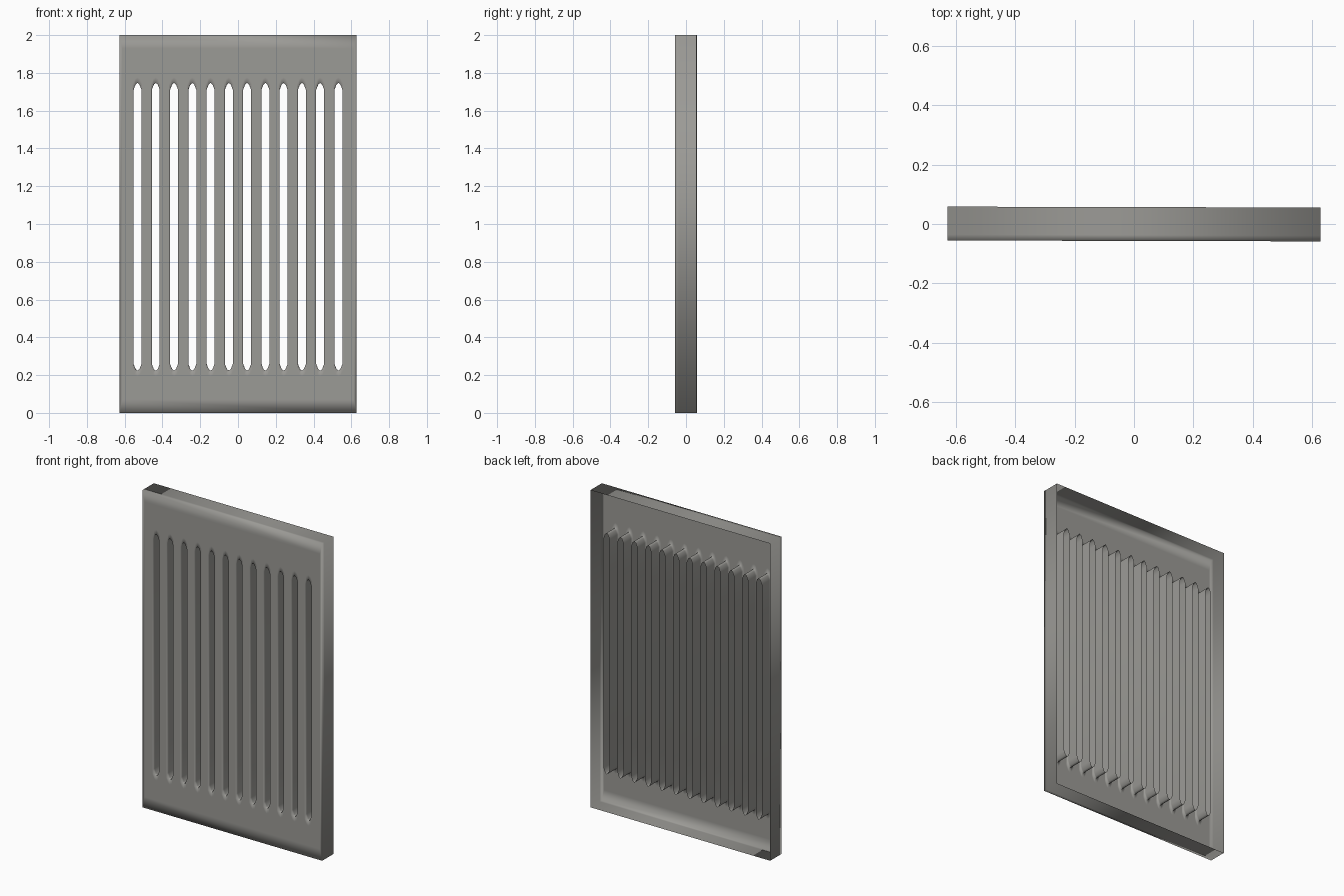
import bpy
import bmesh
from mathutils import Matrix

cube = bpy.data.objects.get("Cube")
if cube:
    bpy.data.objects.remove(cube, do_unlink=True)

HALF_W, HEIGHT, HALF_D = 0.628, 2.0, 0.057
SLOTS, PITCH, SLOT_W = 12, 0.0967, 0.021
SLOT_MID, SLOT_H = 0.985, 0.762
TUBE_DEPTH = 0.09

mat = bpy.data.materials.new("warm grey metal")
mat.use_nodes = True
colour = (0.33, 0.325, 0.305, 1)
mat.diffuse_color = colour
mat.node_tree.nodes["Principled BSDF"].inputs["Base Color"].default_value = colour

bm = bmesh.new()


def loop(points, y):
    """Closed ring of vertices at depth y."""
    return [bm.verts.new((x, y, z)) for x, z in points]


def skin(a, b):
    """Band of quads between two rings."""
    n = len(a)
    for i in range(n):
        bm.faces.new((a[i], a[(i + 1) % n], b[(i + 1) % n], b[i]))


def ring_edges(ring):
    return [bm.edges.new((ring[i - 1], ring[i])) if not bm.edges.get((ring[i - 1], ring[i]))
            else bm.edges.get((ring[i - 1], ring[i])) for i in range(len(ring))]


def rect(dx, dz):
    w = HALF_W - dx
    return [(-w, dz), (w, dz), (w, HEIGHT - dz), (-w, HEIGHT - dz)]


def slot(cx, grow_x, grow_z):
    """Tall opening with pointed, slightly rounded ends."""
    w, h = SLOT_W + grow_x, SLOT_H + grow_z
    top = [(w, h - 0.036), (w * 0.5, h - 0.009), (0, h),
           (-w * 0.5, h - 0.009), (-w, h - 0.036)]
    pts = top + [(-x, -z) for x, z in top]
    return [(cx + x, SLOT_MID + z) for x, z in pts]


# Outer rim: front border, then walls running to the open back
rim = [loop(rect(0.015, 0.07), -HALF_D), loop(rect(0, 0), -HALF_D),
       loop(rect(0, 0), -HALF_D + 0.02), loop(rect(0, 0), HALF_D)]
for a, b in zip(rim, rim[1:]):
    skin(a, b)
edges = ring_edges(rim[0])

# Slots: front border, then sleeve walls running backwards
for i in range(SLOTS):
    cx = (i - (SLOTS - 1) / 2) * PITCH
    rings = [loop(slot(cx, 0.006, 0.03), -HALF_D), loop(slot(cx, 0, 0), -HALF_D),
             loop(slot(cx, 0, 0), -HALF_D + 0.015),
             loop(slot(cx, 0, 0), -HALF_D + TUBE_DEPTH)]
    for a, b in zip(rings, rings[1:]):
        skin(a, b)
    edges += ring_edges(rings[0])

# Flat front sheet between rim and slots
bmesh.ops.triangle_fill(bm, use_beauty=True, edges=edges, normal=(0, -1, 0))
bmesh.ops.recalc_face_normals(bm, faces=bm.faces)
bm.normal_update()
if sum(f.normal.y * f.calc_area() for f in bm.faces) > 0:
    bmesh.ops.reverse_faces(bm, faces=bm.faces)
for f in bm.faces:
    f.smooth = True

# The panel sits very slightly turned
bm.transform(Matrix.Rotation(-0.0024, 4, "Z"))

mesh = bpy.data.meshes.new("slotted_panel")
bm.to_mesh(mesh)
bm.free()
mesh.materials.append(mat)
panel = bpy.data.objects.new("slotted_panel", mesh)
bpy.context.collection.objects.link(panel)
